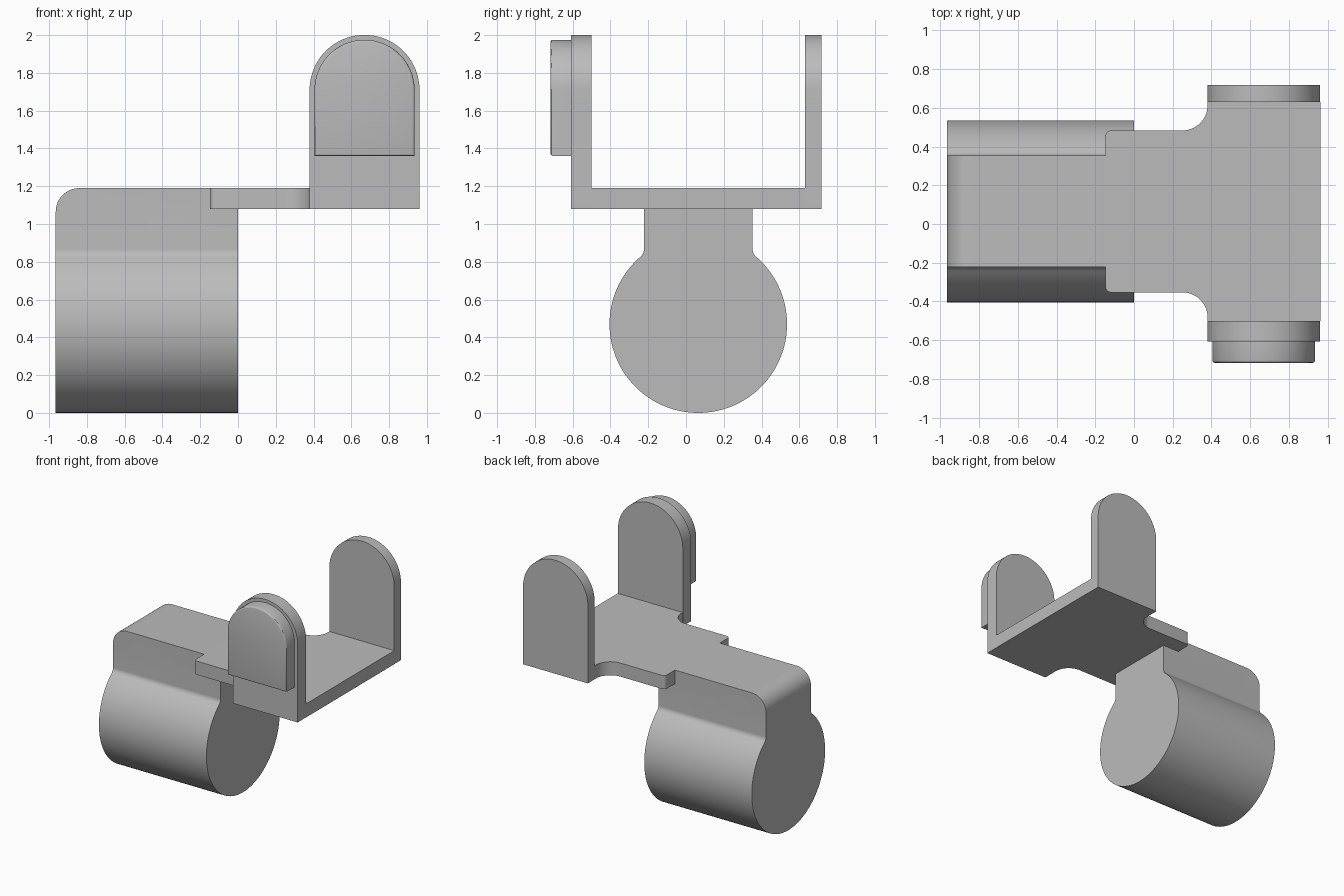
import bpy, bmesh
from math import cos, sin, pi, atan2, radians
from mathutils import Vector

cube = bpy.data.objects.get("Cube")
if cube:
    bpy.data.objects.remove(cube, do_unlink=True)

grey = bpy.data.materials.new("plain grey")
grey.use_nodes = True
grey.diffuse_color = (0.5, 0.5, 0.5, 1)
grey.node_tree.nodes["Principled BSDF"].inputs["Base Color"].default_value = (0.5, 0.5, 0.5, 1)


def arc(cx, cy, r, start, end, n):
    """Points on an arc, angles in radians."""
    return [(cx + r * cos(start + (end - start) * i / n),
             cy + r * sin(start + (end - start) * i / n)) for i in range(n + 1)]


def extrude(name, outline, place, direction, bevel_rule=None, width=0.0, segments=1):
    """Extrude a flat outline into a solid, optionally rounding chosen edges."""
    bm = bmesh.new()
    face = bm.faces.new([bm.verts.new(place(a, b)) for a, b in outline])
    grown = bmesh.ops.extrude_face_region(bm, geom=[face])
    moved = [v for v in grown["geom"] if isinstance(v, bmesh.types.BMVert)]
    bmesh.ops.translate(bm, verts=moved, vec=Vector(direction))
    bmesh.ops.recalc_face_normals(bm, faces=bm.faces[:])
    if bevel_rule:
        edges = [e for e in bm.edges if all(bevel_rule(v.co) for v in e.verts)]
        bmesh.ops.bevel(bm, geom=edges, offset=width, segments=segments,
                        profile=0.5, affect='EDGES')
    mesh = bpy.data.meshes.new(name)
    bm.to_mesh(mesh)
    bm.free()
    obj = bpy.data.objects.new(name, mesh)
    bpy.context.collection.objects.link(obj)
    mesh.materials.append(grey)
    return obj


def smooth(obj):
    bpy.ops.object.select_all(action='DESELECT')
    obj.select_set(True)
    bpy.context.view_layer.objects.active = obj
    bpy.ops.object.shade_smooth_by_angle(angle=radians(30))


def arch(name, half, bottom, y, depth, **kw):
    """Round-topped tab standing in the xz plane."""
    outline = [(MID_X - half, bottom), (MID_X + half, bottom)]
    outline += arc(MID_X, 1.71, half, 0, pi, 40)
    smooth(extrude(name, outline, lambda a, b: (a, y, b), (0, depth, 0), **kw))


MID_X, MID_Y = 0.67, 0.065
TOP, UNDER = 1.19, 1.08

# Cylinder with a filleted neck, rounded at its outer top edge
R, NECK, FILLET = 0.47, 0.288, 0.05
fx = NECK + FILLET
fz = ((R + FILLET) ** 2 - fx ** 2) ** 0.5
join = atan2(fz, fx)
half = arc(0, R, R, -pi / 2, join, 48)
half += arc(fx, R + fz, FILLET, join + pi, pi, 6)[1:] + [(NECK, TOP)]
profile = half + [(-a, b) for a, b in reversed(half[1:])]
body = extrude("barrel_and_base", profile, lambda a, b: (-0.965, MID_Y + a, b), (0.965, 0, 0),
               lambda co: co.x < -0.9 and co.z > TOP - 0.01, 0.125, 12)

# Flat T-shaped plate with small round corners and concave shoulders
SIDE, CORNER, SHOULDER = 0.418, 0.03, 0.13
edge = arc(-0.148 + CORNER, SIDE - CORNER, CORNER, pi, pi / 2, 6)
edge += arc(0.38 - SHOULDER, SIDE + SHOULDER, SHOULDER, -pi / 2, 0, 14)


def side_edge(sign, end):
    return [(x, MID_Y + sign * y) for x, y in edge] + [(0.38, end), (0.962, end)]


outline = side_edge(1, 0.63) + side_edge(-1, -0.50)[::-1]
plate = extrude("plate", outline, lambda a, b: (a, b, UNDER), (0, 0, TOP - UNDER))

# Merge the plate into the base
union = body.modifiers.new("join plate", 'BOOLEAN')
union.operation = 'UNION'
union.solver = 'EXACT'
union.object = plate
bpy.ops.object.select_all(action='DESELECT')
bpy.context.view_layer.objects.active = body
body.select_set(True)
bpy.ops.object.modifier_apply(modifier=union.name)
bpy.data.objects.remove(plate, do_unlink=True)
smooth(body)

# Two upright tabs and the raised pad on the front one
arch("front_upright", 0.291, UNDER, -0.608, 0.108)
arch("back_upright", 0.291, UNDER, 0.63, 0.087)
arch("front_pad", 0.265, 1.36, -0.717, 0.109,
     bevel_rule=lambda co: co.y < -0.7, width=0.012, segments=3)
